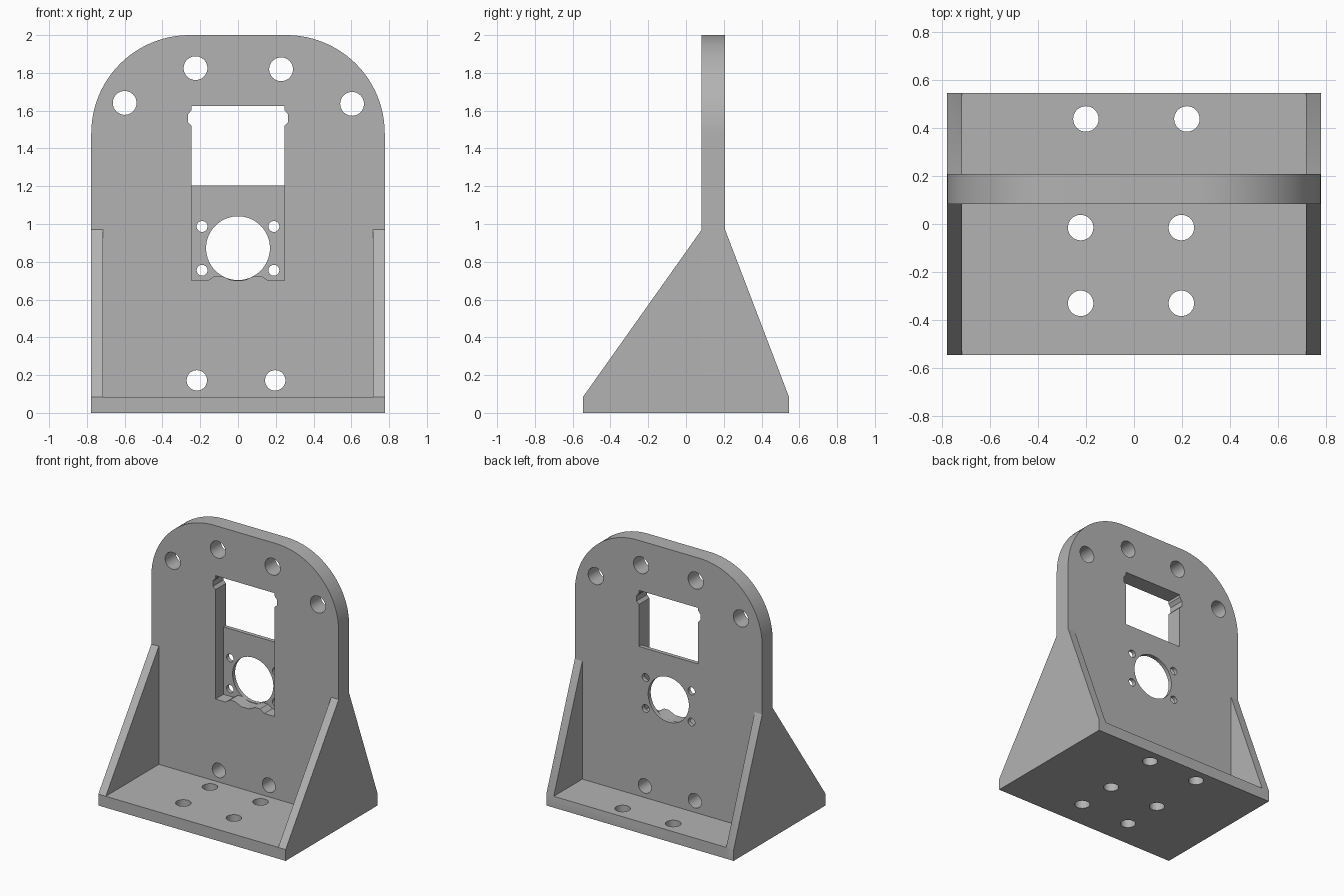
import bpy, bmesh, math
from mathutils import Vector

cube = bpy.data.objects.get("Cube")
if cube:
    bpy.data.objects.remove(cube, do_unlink=True)

grey = bpy.data.materials.new("plain grey")
grey.use_nodes = True
grey.diffuse_color = (0.45, 0.45, 0.45, 1)
grey.node_tree.nodes["Principled BSDF"].inputs["Base Color"].default_value = (0.45, 0.45, 0.45, 1)

# Maps profile coordinates (u, v) and depth d into space
AXES = {
    "x": lambda u, v, d: Vector((d, u, v)),
    "y": lambda u, v, d: Vector((u, d, v)),
    "z": lambda u, v, d: Vector((u, v, d)),
}


def prism(name, points, axis, start, end):
    """Extrude a 2D profile along an axis."""
    place = AXES[axis]
    bm = bmesh.new()
    face = bm.faces.new([bm.verts.new(place(u, v, start)) for u, v in points])
    ext = bmesh.ops.extrude_face_region(bm, geom=[face])
    verts = [e for e in ext["geom"] if isinstance(e, bmesh.types.BMVert)]
    bmesh.ops.translate(bm, verts=verts, vec=place(0, 0, end - start))
    bmesh.ops.recalc_face_normals(bm, faces=bm.faces)
    mesh = bpy.data.meshes.new(name)
    bm.to_mesh(mesh)
    bm.free()
    mesh.materials.append(grey)
    obj = bpy.data.objects.new(name, mesh)
    bpy.context.collection.objects.link(obj)
    return obj


def arc(cu, cv, r, a, b, n):
    return [(cu + r * math.cos(math.radians(a + (b - a) * i / n)),
             cv + r * math.sin(math.radians(a + (b - a) * i / n))) for i in range(n + 1)]


def rect(u0, u1, v0, v1):
    return [(u0, v0), (u1, v0), (u1, v1), (u0, v1)]


def combine(target, tool, operation):
    """Apply a boolean and remove the tool."""
    bpy.context.view_layer.objects.active = target
    mod = target.modifiers.new(operation, "BOOLEAN")
    mod.operation = operation
    mod.solver = "EXACT"
    mod.object = tool
    bpy.ops.object.modifier_apply(modifier=mod.name)
    bpy.data.objects.remove(tool, do_unlink=True)


def drill(target, u, v, r, axis, start, end, n=40):
    circle = arc(u, v, r, 0, 360, n)[:-1]
    combine(target, prism("drill", circle, axis, start, end), "DIFFERENCE")


W, D = 0.777, 0.545          # half width, half depth
FRONT, BACK = 0.083, 0.207   # upright plate faces
BASE, SHOULDER = 0.085, 0.97
R = 0.52                     # upper corner radius

# Upright plate with rounded upper corners
outline = [(-W, 0), (W, 0)]
outline += arc(W - R, 2 - R, R, 0, 90, 24) + arc(R - W, 2 - R, R, 90, 180, 24)
bracket = prism("mounting_bracket", outline, "y", FRONT, BACK)

# Base plate
combine(bracket, prism("base_plate", rect(-W, W, -D, D), "z", 0, BASE), "UNION")

# Side gussets
gusset = [(-D, 0), (D, 0), (D, BASE), (BACK, SHOULDER), (FRONT, SHOULDER), (-D, BASE)]
for x0, x1 in ((-W, -0.715), (0.715, W)):
    combine(bracket, prism("gusset", gusset, "x", x0, x1), "UNION")

# Window with a notch in each side
half = [(0.245, 1.205), (0.245, 1.52), (0.265, 1.54), (0.265, 1.58), (0.245, 1.605), (0.245, 1.625)]
window = half + [(-x, z) for x, z in reversed(half)]
combine(bracket, prism("window", window, "y", -0.1, 0.4), "DIFFERENCE")

# Front pocket below the window with a wavy lower edge
half = [(0.03, 0.70), (0.085, 0.725), (0.125, 0.725), (0.16, 0.70), (0.245, 0.70), (0.245, 1.3)]
pocket = half + [(-x, z) for x, z in reversed(half)]
combine(bracket, prism("pocket", pocket, "y", -0.1, 0.177), "DIFFERENCE")

# Large opening through the thin rear wall, with four screw holes
drill(bracket, 0, 0.872, 0.169, "y", 0.16, 0.4, 64)
for x in (-0.19, 0.19):
    for z in (0.755, 0.987):
        drill(bracket, x, z, 0.029, "y", 0.1, 0.4, 24)

# Upright plate bolt holes
for x, z, r in ((-0.225, 1.825, 0.063), (0.228, 1.819, 0.063), (-0.6, 1.641, 0.063),
                (0.604, 1.636, 0.063), (-0.218, 0.172, 0.054), (0.197, 0.172, 0.054)):
    drill(bracket, x, z, r, "y", -0.1, 0.4)

# Base plate bolt holes
for x, y in ((-0.2, 0.437), (0.22, 0.437), (-0.222, -0.015),
             (0.197, -0.015), (-0.222, -0.33), (0.197, -0.33)):
    drill(bracket, x, y, 0.053, "z", -0.1, 0.15)

# Smooth the curved walls and keep the edges sharp
bpy.ops.object.select_all(action="DESELECT")
bracket.select_set(True)
bpy.context.view_layer.objects.active = bracket
bpy.ops.object.shade_smooth_by_angle(angle=math.radians(25))
